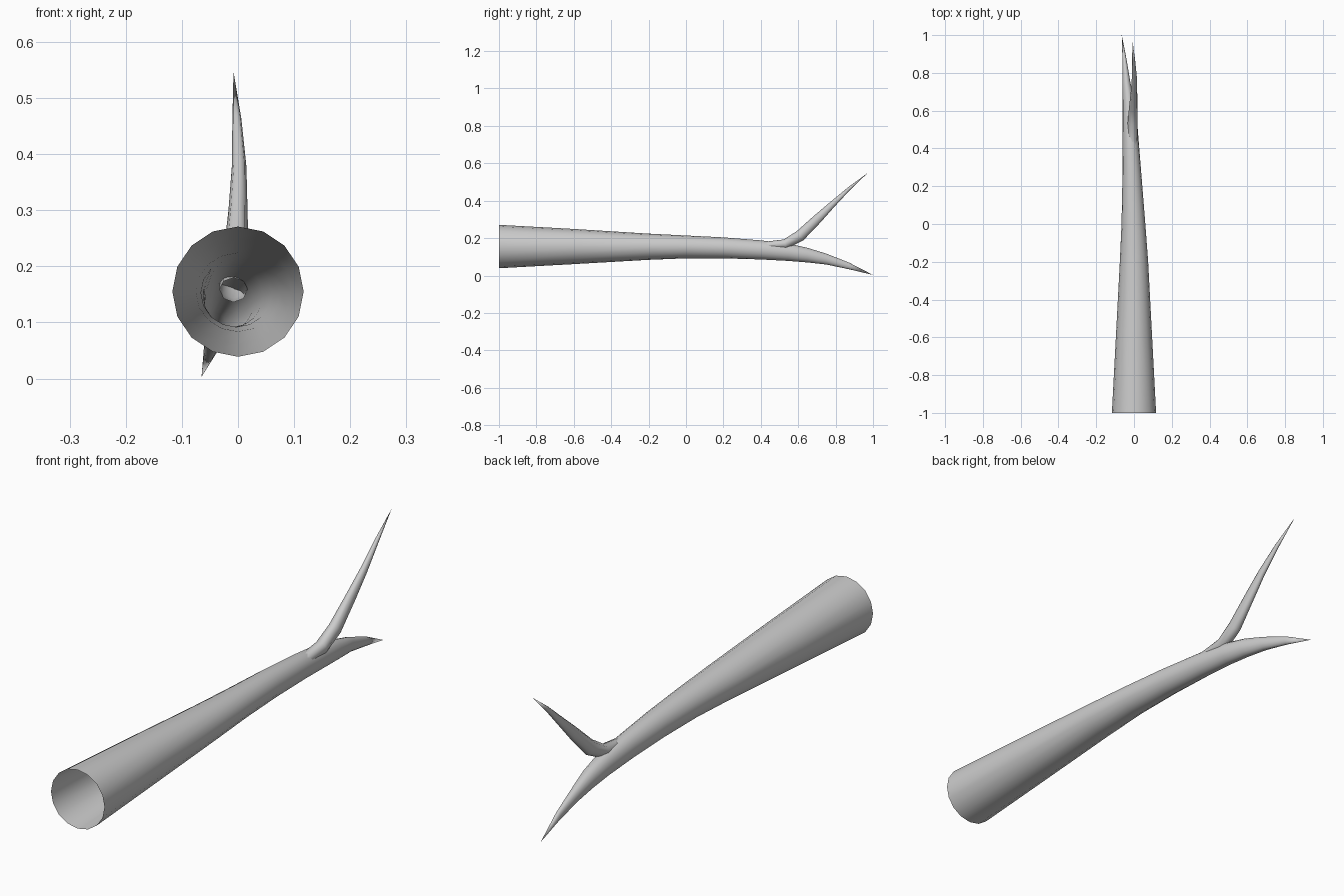
import bpy, bmesh, math
from mathutils import Vector

if "Cube" in bpy.data.objects:
    bpy.data.objects.remove(bpy.data.objects["Cube"])

grey = bpy.data.materials.new("bark grey")
grey.diffuse_color = (0.6, 0.6, 0.6, 1)
grey.use_nodes = True
grey.node_tree.nodes["Principled BSDF"].inputs["Base Color"].default_value = grey.diffuse_color


def tapered_tube(name, rings, tip, sides, upright=False):
    """Open-ended tube: rings are (x, y, z, half width, half height), closing in a point."""
    bm = bmesh.new()
    pts = [Vector(r[:3]) for r in rings] + [Vector(tip)]
    loops = []
    for i, (x, y, z, w, h) in enumerate(rings):
        d = (pts[i + 1] - pts[max(i - 1, 0)]).normalized()
        side = Vector((1, 0, 0))
        up = Vector((0, 0, 1)) if upright else side.cross(d).normalized()
        loops.append([bm.verts.new(pts[i] + side * w * math.cos(a) + up * h * math.sin(a))
                      for a in (2 * math.pi * k / sides for k in range(sides))])
    for a, b in zip(loops, loops[1:]):
        for k in range(sides):
            n = (k + 1) % sides
            bm.faces.new((a[k], a[n], b[n], b[k]))
    end = bm.verts.new(tip)
    for k in range(sides):
        bm.faces.new((loops[-1][k], loops[-1][(k + 1) % sides], end))
    bmesh.ops.recalc_face_normals(bm, faces=bm.faces)
    mesh = bpy.data.meshes.new(name)
    bm.to_mesh(mesh)
    bm.free()
    mesh.materials.append(grey)
    for p in mesh.polygons:
        p.use_smooth = True
    ob = bpy.data.objects.new(name, mesh)
    bpy.context.collection.objects.link(ob)
    return ob


# main branch, hollow and open at the cut front end
tapered_tube("main_branch", [
    (0, -1, 0.155, 0.117, 0.116),
    (0, -0.6, 0.155, 0.096, 0.094),
    (0, -0.2, 0.154, 0.075, 0.070),
    (-0.003, 0, 0.153, 0.063, 0.061),
    (-0.009, 0.2, 0.148, 0.053, 0.056),
    (-0.016, 0.4, 0.137, 0.044, 0.051),
    (-0.022, 0.55, 0.124, 0.038, 0.046),
    (-0.029, 0.65, 0.109, 0.031, 0.039),
    (-0.040, 0.75, 0.088, 0.021, 0.029),
    (-0.050, 0.87, 0.052, 0.011, 0.018),
], (-0.065, 1, 0.003), 16, upright=True)

# thin side twig sweeping up from the main branch
tapered_tube("side_twig", [
    (-0.008, 0.42, 0.158, 0.025, 0.022),
    (-0.008, 0.53, 0.168, 0.026, 0.026),
    (-0.004, 0.61, 0.213, 0.023, 0.030),
    (0.000, 0.70, 0.300, 0.017, 0.025),
    (0.002, 0.78, 0.378, 0.013, 0.017),
    (-0.002, 0.87, 0.463, 0.008, 0.009),
], (-0.008, 0.97, 0.547), 8)
